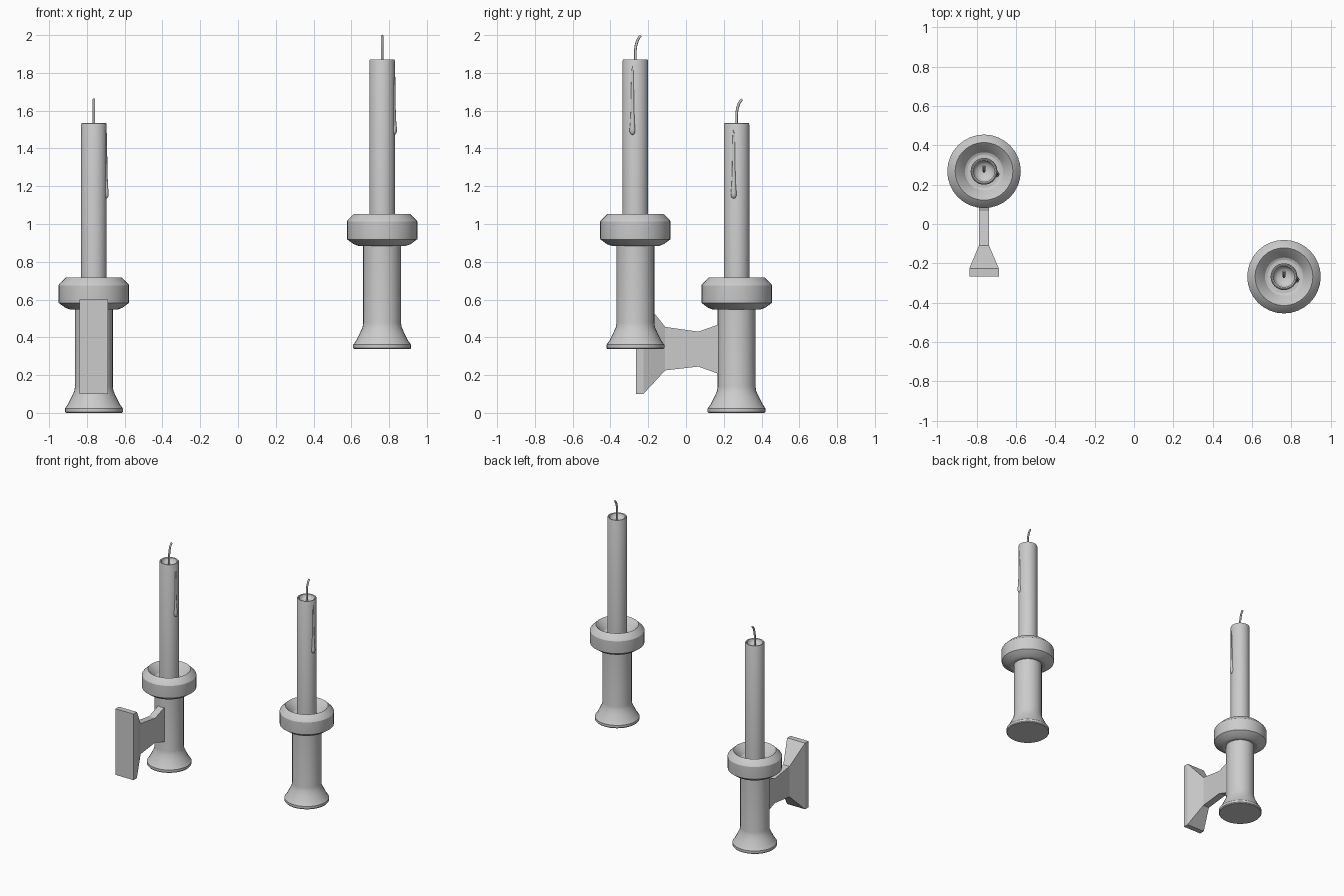
import bpy, bmesh
from math import sin, cos, pi, radians
from mathutils import Vector

if "Cube" in bpy.data.objects:
    bpy.data.objects.remove(bpy.data.objects["Cube"])


def loft(name, rings, smooth=None):
    """Skin a list of equal-length rings and cap both ends."""
    bm = bmesh.new()
    loops = [[bm.verts.new(p) for p in ring] for ring in rings]
    n = len(loops[0])
    for a, b in zip(loops, loops[1:]):
        for i in range(n):
            j = (i + 1) % n
            bm.faces.new((a[i], a[j], b[j], b[i]))
    bm.faces.new(loops[0][::-1])
    bm.faces.new(loops[-1])
    bmesh.ops.recalc_face_normals(bm, faces=bm.faces)
    mesh = bpy.data.meshes.new(name)
    bm.to_mesh(mesh)
    bm.free()
    ob = bpy.data.objects.new(name, mesh)
    bpy.context.collection.objects.link(ob)
    if smooth:
        bpy.ops.object.select_all(action='DESELECT')
        ob.select_set(True)
        bpy.context.view_layer.objects.active = ob
        bpy.ops.object.shade_smooth_by_angle(angle=radians(smooth))
    return ob


def circle(c, r, n, tilt=0.0):
    """Horizontal ring round c, tipped about x by tilt."""
    return [Vector(c) + Vector((r * cos(t), r * sin(t) * cos(tilt), -r * sin(t) * sin(tilt)))
            for t in (2 * pi * i / n for i in range(n))]


def lathe(name, origin, profile, n=32, smooth=None):
    x, y, z0 = origin
    return loft(name, [circle((x, y, z0 + z), r, n) for r, z in profile], smooth)


HOLDER = [(0.148, 0), (0.153, 0.006), (0.153, 0.024), (0.138, 0.045), (0.118, 0.085),
          (0.104, 0.115), (0.1, 0.14), (0.1, 0.55), (0.125, 0.547), (0.15, 0.556),
          (0.186, 0.582), (0.187, 0.59), (0.187, 0.675), (0.183, 0.682), (0.152, 0.713),
          (0.147, 0.717), (0.143, 0.714), (0.097, 0.655), (0.085, 0.65)]
CANDLE = [(0.068, 0.64), (0.068, 1.525), (0.065, 1.533), (0.061, 1.535), (0.055, 1.532),
          (0.05, 1.515), (0.035, 1.502), (0.012, 1.498)]
# wick: y, z, tilt
WICK = [(0, 1.49, 0), (0, 1.585, 0.03), (0.004, 1.612, 0.2), (0.012, 1.637, 0.45),
        (0.021, 1.652, 0.7), (0.029, 1.66, 0.9)]
# wax drip: radius, x offset, z
DRIP = [(0.002, 0.064, 1.51), (0.006, 0.063, 1.47), (0.008, 0.0625, 1.38), (0.009, 0.063, 1.27),
        (0.012, 0.063, 1.2), (0.0155, 0.063, 1.165), (0.015, 0.063, 1.15),
        (0.010, 0.063, 1.139), (0.003, 0.063, 1.135)]


def candlestick(side, x, y, z):
    lathe(side + "_holder", (x, y, z), HOLDER, smooth=20)
    lathe(side + "_candle", (x, y, z), CANDLE, smooth=40)
    loft(side + "_wick", [circle((x, y + dy, z + h), 0.007, 8, t) for dy, h, t in WICK], 50)
    loft(side + "_wax_drip", [circle((x + dx, y - 0.015, z + h), r, 12) for r, dx, h in DRIP], 50)


candlestick("low", -0.763, 0.268, 0.0)
candlestick("high", 0.763, -0.268, 0.337)

# wall bracket: y, half width, bottom z, top z
BRACKET = [(-0.266, 0.075, 0.1, 0.6), (-0.226, 0.075, 0.1, 0.6), (-0.11, 0.026, 0.225, 0.455),
           (0.065, 0.026, 0.245, 0.43), (0.178, 0.026, 0.205, 0.47)]
loft("wall_bracket", [[(-0.763 + sx * w, y, z) for sx, z in ((-1, lo), (1, lo), (1, hi), (-1, hi))]
                      for y, w, lo, hi in BRACKET])
